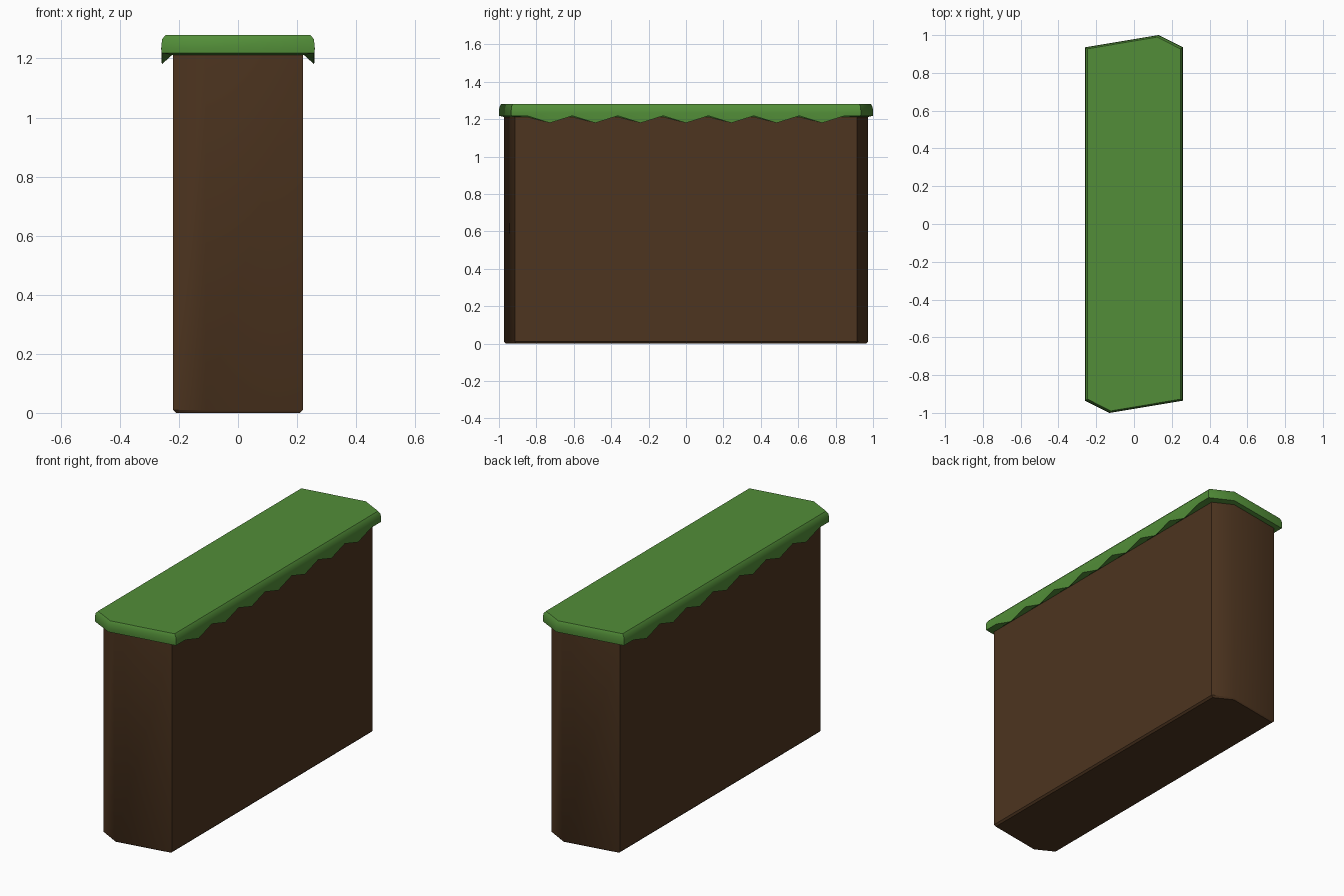
import bpy, bmesh

if "Cube" in bpy.data.objects:
    bpy.data.objects.remove(bpy.data.objects["Cube"])


def material(name, rgb):
    m = bpy.data.materials.new(name)
    m.diffuse_color = (*rgb, 1)
    m.use_nodes = True
    m.node_tree.nodes["Principled BSDF"].inputs["Base Color"].default_value = m.diffuse_color
    return m


def outline(hx, hy, cy, fx, side_ys):
    """Plan outline, counter-clockwise: long sides with blunt chamfered ends."""
    right = [(hx, y) for y in side_ys]
    half = [(hx, -cy)] + right + [(hx, cy), (fx, hy)]
    return half + [(-x, -y) for x, y in half]


def loft(name, rings, mat):
    """Skin between equal-length rings and cap both ends."""
    bm = bmesh.new()
    vs = [[bm.verts.new(p) for p in r] for r in rings]
    n = len(rings[0])
    for a, b in zip(vs, vs[1:]):
        for i in range(n):
            j = (i + 1) % n
            bm.faces.new((a[i], a[j], b[j], b[i]))
    bm.faces.new(vs[0][::-1])
    bm.faces.new(vs[-1])
    bmesh.ops.recalc_face_normals(bm, faces=bm.faces)
    me = bpy.data.meshes.new(name)
    bm.to_mesh(me)
    bm.free()
    me.materials.append(mat)
    ob = bpy.data.objects.new(name, me)
    bpy.context.collection.objects.link(ob)
    bpy.context.view_layer.objects.active = ob
    ob.select_set(True)
    bpy.ops.object.shade_smooth_by_angle(angle=0.7)
    ob.select_set(False)
    return ob


earth = material("earth brown", (0.075, 0.035, 0.014))
grass = material("grass green", (0.085, 0.27, 0.04))


def ring(d, z, ys=()):
    """Body outline grown by d at height z."""
    return [(x, y, z) for x, y in
            outline(0.22 + d, 0.972 + d * 0.7, 0.915 + d * 0.5, 0.11 + d * 0.5, ys)]


# Earth block with a softened bottom edge
loft("earth_block", [ring(-0.01, 0), ring(0, 0.01), ring(0, 1.23)], earth)

# Grass cap: teeth hang along the long sides, ends are straight
STEP, TEETH = 0.2425, 7
ys = [(i - TEETH) * STEP / 2 for i in range(2 * TEETH + 1)]
lip = []
n_half = len(ys) + 3
for i, (x, y, z) in enumerate(ring(0.038, 1.215, ys)):
    k = i % n_half - 1
    tooth = 0 <= k < len(ys) and k % 2 == 1
    lip.append((x, y, 1.18 if tooth else 1.218))
loft("grass_cap", [ring(0.003, 1.212, ys), lip, ring(0.04, 1.235, ys),
                   ring(0.037, 1.265, ys), ring(0.025, 1.28, ys)], grass)
